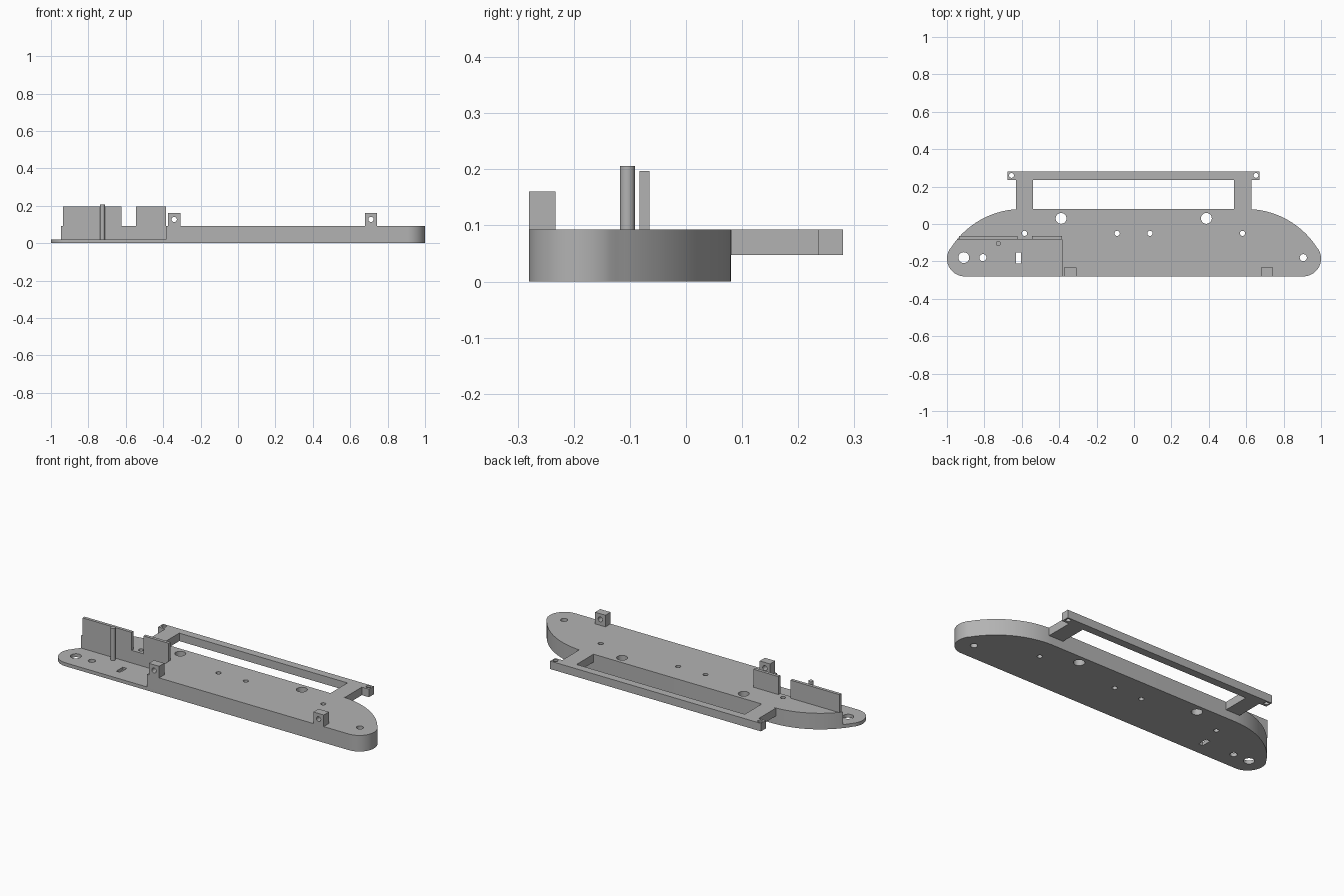
import bpy, bmesh, math
from mathutils import Matrix

cube = bpy.data.objects.get("Cube")
if cube:
    bpy.data.objects.remove(cube, do_unlink=True)

grey = bpy.data.materials.new("plain grey")
grey.use_nodes = True
COLOR = (0.45, 0.45, 0.45, 1)
grey.diffuse_color = COLOR
grey.node_tree.nodes["Principled BSDF"].inputs["Base Color"].default_value = COLOR


def add_box(bm, x0, x1, y0, y1, z0, z1):
    m = Matrix.Translation(((x0 + x1) / 2, (y0 + y1) / 2, (z0 + z1) / 2))
    bmesh.ops.create_cube(bm, size=1, matrix=m @ Matrix.Diagonal((x1 - x0, y1 - y0, z1 - z0, 1)))


def add_rod(bm, center, r, depth, rot=Matrix(), sides=32):
    bmesh.ops.create_cone(bm, cap_ends=True, segments=sides, radius1=r, radius2=r,
                          depth=depth, matrix=Matrix.Translation(center) @ rot)


def add_prism(bm, outline, z0, z1):
    face = bm.faces.new([bm.verts.new((x, y, z0)) for x, y in outline])
    top = bmesh.ops.extrude_face_region(bm, geom=[face])["geom"]
    bmesh.ops.translate(bm, vec=(0, 0, z1 - z0),
                        verts=[v for v in top if isinstance(v, bmesh.types.BMVert)])
    bmesh.ops.recalc_face_normals(bm, faces=bm.faces)


def finish(name, bm):
    mesh = bpy.data.meshes.new(name)
    bm.to_mesh(mesh)
    bm.free()
    mesh.materials.append(grey)
    obj = bpy.data.objects.new(name, mesh)
    bpy.context.collection.objects.link(obj)
    return obj


def activate(obj):
    bpy.ops.object.select_all(action="DESELECT")
    obj.select_set(True)
    bpy.context.view_layer.objects.active = obj


def cut(obj, bm):
    cutter = finish("cutter", bm)
    cutter.hide_render = True
    mod = obj.modifiers.new("cut", "BOOLEAN")
    mod.object, mod.operation, mod.solver = cutter, "DIFFERENCE", "EXACT"
    activate(obj)
    bpy.ops.object.modifier_apply(modifier=mod.name)
    bpy.data.objects.remove(cutter, do_unlink=True)


def smooth(obj):
    activate(obj)
    bpy.ops.object.shade_smooth_by_angle(angle=math.radians(30))


def arc(cx, cy, r, a0, a1, n):
    angles = [math.radians(a0 + (a1 - a0) * i / n) for i in range(n + 1)]
    return [(cx + r * math.cos(a), cy + r * math.sin(a)) for a in angles]


TOP = 0.093
FLOOR = 0.02
EDGE = -0.083

# Base plate: rounded ends blending into broad shoulders
half = arc(0.905, -0.185, 0.095, -90, 31, 20) + arc(0.6, -0.37, 0.45, 33, 90, 24)
bm = bmesh.new()
add_prism(bm, half + [(-x, y) for x, y in reversed(half)], 0, TOP)
base = finish("base_plate", bm)

# Low shelf at the right end
bm = bmesh.new()
add_box(bm, -1.1, -0.385, -0.4, EDGE, FLOOR, 0.2)
cut(base, bm)

# Through holes and slot
bm = bmesh.new()
for x, y, r in [(-0.39, 0.03, 0.029), (0.387, 0.03, 0.029), (-0.585, -0.05, 0.014),
                (-0.09, -0.05, 0.014), (0.085, -0.05, 0.014), (0.58, -0.05, 0.014),
                (0.905, -0.18, 0.019), (-0.91, -0.18, 0.029), (-0.808, -0.18, 0.019)]:
    add_rod(bm, (x, y, 0.05), r, 0.3)
add_box(bm, -0.63, -0.604, -0.212, -0.152, -0.1, 0.2)
cut(base, bm)
smooth(base)

# Upright walls behind the shelf
for name, x0, x1 in [("outer_wall", -0.935, -0.622), ("inner_wall", -0.545, -0.385)]:
    bm = bmesh.new()
    add_box(bm, x0, x1, EDGE, -0.065, TOP, 0.197)
    finish(name, bm)

# Thin post on the shelf
bm = bmesh.new()
add_rod(bm, (-0.725, -0.1045, (FLOOR + 0.206) / 2), 0.0135, 0.206 - FLOOR, sides=16)
smooth(finish("post", bm))

# Rear frame: two arms and a drilled crossbar
bm = bmesh.new()
add_prism(bm, [(-0.63, 0.08), (-0.54, 0.08), (-0.54, 0.235), (0.535, 0.235),
               (0.535, 0.08), (0.627, 0.08), (0.627, 0.235), (0.672, 0.235),
               (0.672, 0.28), (-0.675, 0.28), (-0.675, 0.235), (-0.63, 0.235)], 0.047, TOP)
frame = finish("rear_frame", bm)
bm = bmesh.new()
for x in (-0.655, 0.652):
    add_rod(bm, (x, 0.26, 0.07), 0.013, 0.2)
cut(frame, bm)
smooth(frame)

# Drilled lugs along the front edge
for name, x in [("right_lug", -0.341), ("left_lug", 0.711)]:
    bm = bmesh.new()
    add_box(bm, x - 0.033, x + 0.033, -0.28, -0.233, TOP, 0.16)
    lug = finish(name, bm)
    bm = bmesh.new()
    add_rod(bm, (x, -0.256, 0.127), 0.014, 0.2, Matrix.Rotation(math.pi / 2, 4, "X"))
    cut(lug, bm)
    smooth(lug)
